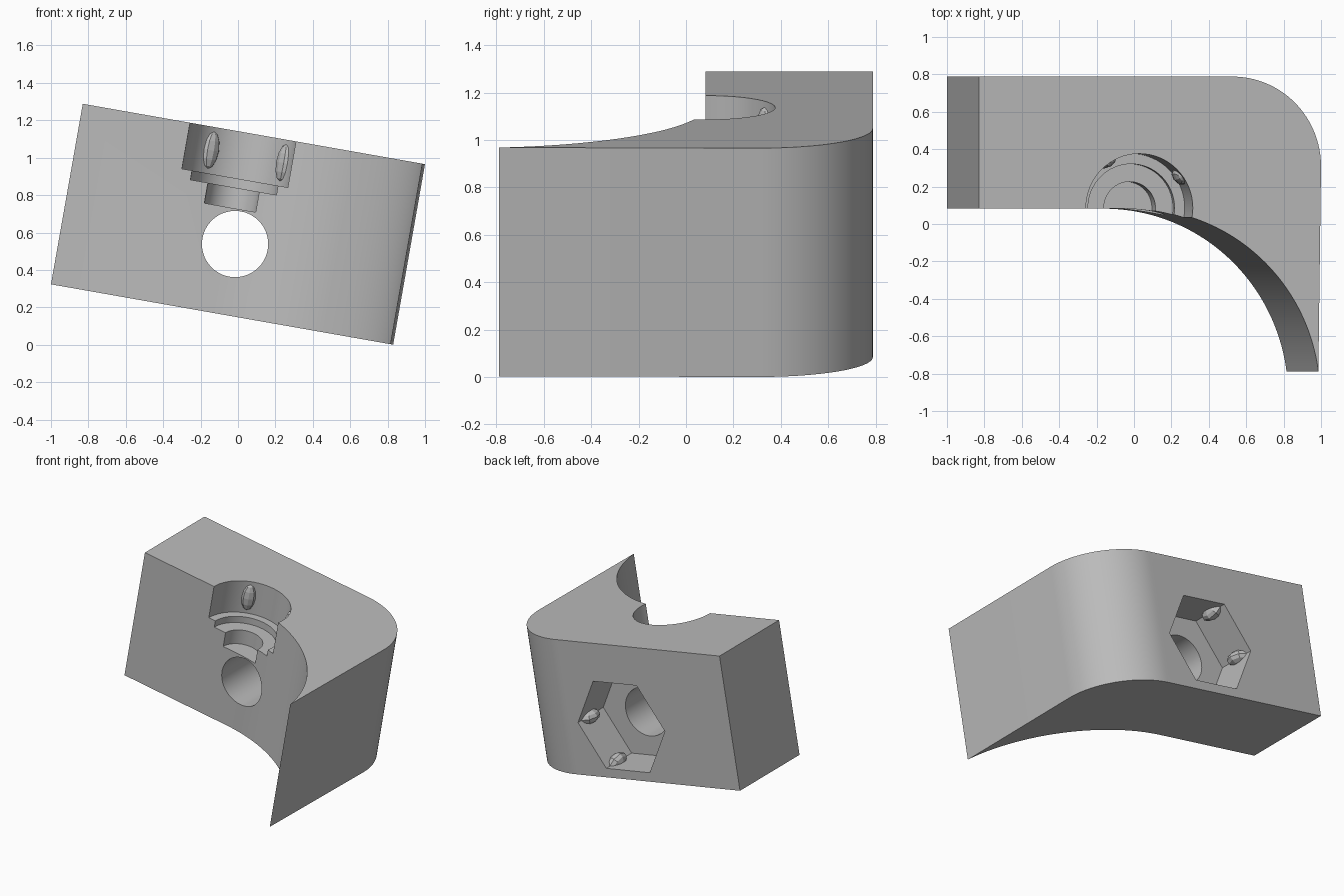
import bpy, bmesh, math
from mathutils import Matrix, Vector

if "Cube" in bpy.data.objects:
    bpy.data.objects.remove(bpy.data.objects["Cube"])

# Single grey material
grey = bpy.data.materials.new("plain grey")
grey.use_nodes = True
grey.diffuse_color = (0.5, 0.5, 0.5, 1)
grey.node_tree.nodes["Principled BSDF"].inputs["Base Color"].default_value = (0.5, 0.5, 0.5, 1)

# The whole block is tilted about the y axis
HEIGHT, WIDTH, BACK, FLAT, TIP = 0.98, 1.858, 0.788, 0.082, -0.788
TILT = Matrix.Translation((-1, 0, 0.323)) @ Matrix.Rotation(math.radians(10), 4, "Y")


def add_object(name, bm):
    bmesh.ops.recalc_face_normals(bm, faces=bm.faces)
    mesh = bpy.data.meshes.new(name)
    bm.to_mesh(mesh)
    bm.free()
    mesh.materials.append(grey)
    ob = bpy.data.objects.new(name, mesh)
    bpy.context.scene.collection.objects.link(ob)
    ob.matrix_world = TILT
    return ob


def arc(cx, cy, r, start, end, steps):
    angles = [start + (end - start) * i / steps for i in range(steps + 1)]
    return [(cx + r * math.cos(a), cy + r * math.sin(a)) for a in angles]


def cylinder(name, centre, radius, depth, sides, turn):
    bm = bmesh.new()
    bmesh.ops.create_cone(bm, cap_ends=True, segments=sides, radius1=radius, radius2=radius,
                          depth=depth, matrix=Matrix.Translation(centre) @ turn)
    return add_object(name, bm)


def nub(name, centre, turn, size):
    bm = bmesh.new()
    bmesh.ops.create_uvsphere(bm, u_segments=8, v_segments=6, radius=1,
                              matrix=Matrix.Translation(centre) @ turn @ Matrix.Diagonal((*size, 1)))
    return add_object(name, bm)


# Plan outline: flat arm, concave front sweep, sharp tip, rounded back corner
R_IN, R_OUT, CENTRE_X = 1.0, 0.48, 0.852
end_angle = math.asin(TIP - (FLAT - R_IN))
outline = [(0, BACK), (0, FLAT)]
outline += arc(CENTRE_X, FLAT - R_IN, R_IN, math.pi / 2, end_angle, 48)
outline += arc(WIDTH - R_OUT, BACK - R_OUT, R_OUT, 0, math.pi / 2, 32)
bm = bmesh.new()
base = bm.faces.new([bm.verts.new((x, y, 0)) for x, y in outline])
top = bmesh.ops.extrude_face_region(bm, geom=[base])
bmesh.ops.translate(bm, vec=(0, 0, HEIGHT),
                    verts=[v for v in top["geom"] if isinstance(v, bmesh.types.BMVert)])
body = add_object("bracket_body", bm)

# Stepped bore from the top, round cross hole, hexagonal pocket at the back
BORE = (0.872, 0.086)
HOLE = (0.932, 0.383)
HEX_R, HEX_DEPTH = 0.366, 0.3
upright, along_y = Matrix(), Matrix.Rotation(math.pi / 2, 4, "X")
cutters = []
for radius, floor in ((0.29, 0.73), (0.235, 0.68), (0.14, 0.57)):
    cutters.append(cylinder("bore_cutter", (*BORE, (floor + 1.1) / 2), radius, 1.1 - floor, 64, upright))
cutters.append(cylinder("hole_cutter", (HOLE[0], 0.3, HOLE[1]), 0.177, 1.6, 64, along_y))
cutters.append(cylinder("pocket_cutter", (HOLE[0], BACK, HOLE[1]), HEX_R, HEX_DEPTH * 2, 6,
                        along_y @ Matrix.Rotation(math.pi / 2, 4, "Z")))
# Put a hexagon corner on the long axis whatever the primitive's start angle
hexagon = cutters[-1].data
corner = hexagon.vertices[0].co - Vector((HOLE[0], BACK, HOLE[1]))
spin = math.atan2(corner.z, corner.x)
pivot = Matrix.Translation((HOLE[0], BACK, HOLE[1]))
hexagon.transform(pivot @ Matrix.Rotation(spin, 4, "Y") @ pivot.inverted())

for cutter in cutters:
    cutter.hide_render = True
    mod = body.modifiers.new("cut", "BOOLEAN")
    mod.operation, mod.solver, mod.object = "DIFFERENCE", "EXACT", cutter
bpy.context.view_layer.update()
cut_mesh = bpy.data.meshes.new_from_object(body.evaluated_get(bpy.context.evaluated_depsgraph_get()))
body.modifiers.clear()
body.data = cut_mesh
for cutter in cutters:
    bpy.data.objects.remove(cutter)

# Retaining nubs on the bore wall
nubs = []
for degrees in (122, 35):
    a = math.radians(degrees)
    centre = (BORE[0] + 0.29 * math.cos(a), BORE[1] + 0.29 * math.sin(a), 0.855)
    nubs.append(nub("bore_nub", centre, Matrix.Rotation(a, 4, "Z"), (0.03, 0.05, 0.1)))

# Retaining nubs in the pocket corners
for degrees in (0, 120, 180, 300):
    a = math.radians(degrees)
    centre = (HOLE[0] + HEX_R * math.cos(a), BACK - 0.13, HOLE[1] + HEX_R * math.sin(a))
    nubs.append(nub("pocket_nub", centre, Matrix.Rotation(-a, 4, "Y"), (0.07, 0.09, 0.05)))

# Smooth curved walls, keep edges crisp
bpy.ops.object.select_all(action="DESELECT")
body.select_set(True)
bpy.context.view_layer.objects.active = body
bpy.ops.object.shade_smooth_by_angle(angle=math.radians(25))
